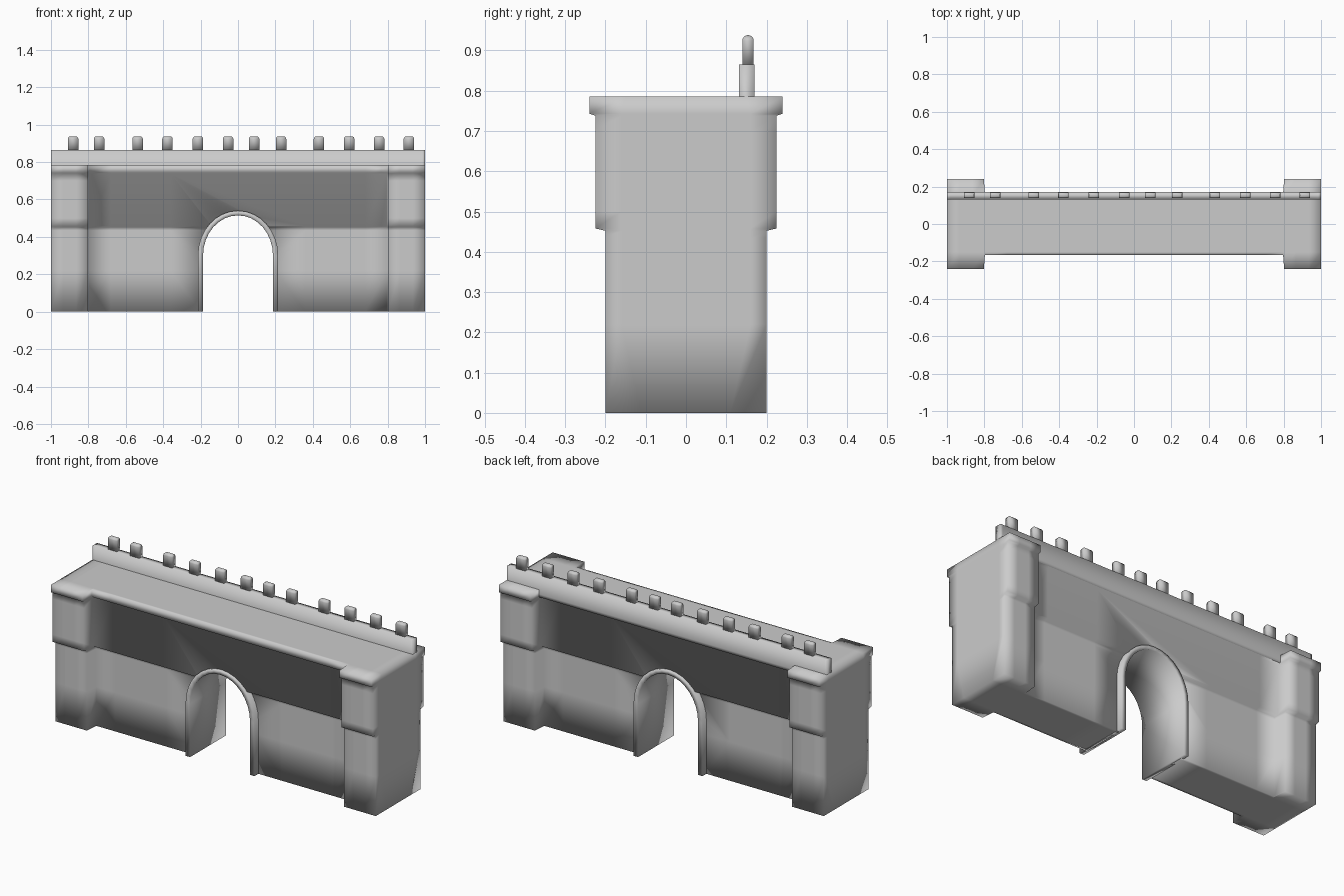
import bpy
import bmesh
from math import sin, cos, pi, radians

cube = bpy.data.objects.get("Cube")
if cube:
    bpy.data.objects.remove(cube, do_unlink=True)

GREY = (0.6, 0.6, 0.6, 1.0)
stone = bpy.data.materials.new("grey_stone")
stone.use_nodes = True
stone.diffuse_color = GREY
stone.node_tree.nodes["Principled BSDF"].inputs["Base Color"].default_value = GREY


def finish(name, bm):
    """Turn a bmesh into a softly shaded stone object."""
    bmesh.ops.recalc_face_normals(bm, faces=bm.faces)
    mesh = bpy.data.meshes.new(name)
    bm.to_mesh(mesh)
    bm.free()
    mesh.materials.append(stone)
    obj = bpy.data.objects.new(name, mesh)
    bpy.context.collection.objects.link(obj)
    bpy.ops.object.select_all(action='DESELECT')
    obj.select_set(True)
    bpy.context.view_layer.objects.active = obj
    bpy.ops.object.shade_smooth_by_angle(angle=radians(180))
    return obj


def loft(sections, caps=True):
    """Skin closed loops of points into a tube."""
    bm = bmesh.new()
    rings = [[bm.verts.new(p) for p in loop] for loop in sections]
    for a, b in zip(rings, rings[1:]):
        for i in range(len(a)):
            bm.faces.new((a[i - 1], a[i], b[i], b[i - 1]))
    if caps:
        bm.faces.new(rings[0])
        bm.faces.new(rings[-1])
    return bm, rings


def merlon(name, x):
    """Small block with its top edges rounded over."""
    lo, hi = (x - 0.028, 0.14, 0.865), (x + 0.028, 0.168, 0.938)
    bm = bmesh.new()
    bmesh.ops.create_cube(bm, size=1)
    for v in bm.verts:
        v.co = [(a + b) / 2 + c * (b - a) for a, b, c in zip(lo, hi, v.co)]
    top = [e for e in bm.edges if all(v.co.z > hi[2] - 0.001 for v in e.verts)]
    bmesh.ops.bevel(bm, geom=top, offset=0.0135, segments=4,
                    profile=0.5, affect='EDGES')
    finish(name, bm)


def arch(half, top, base, spring=0.30, steps=16):
    """Arch outline as (x, z) points from left foot to right foot."""
    curve = [(-half * cos(pi * i / steps), spring + (top - spring) * sin(pi * i / steps))
             for i in range(steps + 1)]
    return [(-half, base)] + curve + [(half, base)]


# Gatehouse body: end piers and a recessed wall, sharing one stepped profile
PROFILE = [(0.2, 0), (0.2, 0.22), (0.2, 0.435), (0.2, 0.452), (0.225, 0.458),
           (0.225, 0.5), (0.225, 0.7), (0.225, 0.738), (0.24, 0.743), (0.24, 0.785)]
WALL_MERGE = {0.5: 0.458, 0.7: 0.738}   # the wall has no upper support levels
RECESS = 0.075
DECK, FOOT, END = 0.15, 0.11, 0.16      # inner widths of deck, base and end faces
COUNT = len(PROFILE)


def body_loop(x, recess):
    merge = WALL_MERGE if recess else {}
    side = [(w - recess, merge.get(z, z)) for w, z in PROFILE]
    front = [(x, -w, z) for w, z in side]
    back = [(x, w, z) for w, z in reversed(side)]
    top = PROFILE[-1][1]
    return (front + [(x, -DECK, top), (x, DECK, top)] + back
            + [(x, FOOT, 0), (x, -FOOT, 0)])


half = [(1, 0), (0.935, 0), (0.865, 0), (0.803, 0),
        (0.797, RECESS), (0.68, RECESS), (0.36, RECESS)]
stations = [(-x, r) for x, r in half] + [(x, r) for x, r in reversed(half)]
bm, rings = loft([body_loop(x, r) for x, r in stations], caps=False)

# Pier end faces, in rows following the profile levels
for ring in (rings[0], rings[-1]):
    rows = []
    for k, (w, z) in enumerate(PROFILE):
        if k == 0:
            mid = [ring[-1], ring[-2]]
        elif k == COUNT - 1:
            mid = [ring[COUNT], ring[COUNT + 1]]
        else:
            mid = [bm.verts.new((ring[0].co.x, y, z)) for y in (-END, END)]
        rows.append([ring[k]] + mid + [ring[2 * COUNT + 1 - k]])
    for a, b in zip(rows, rows[1:]):
        for i in range(3):
            bm.faces.new((a[i], a[i + 1], b[i + 1], b[i]))
bmesh.ops.remove_doubles(bm, verts=bm.verts, dist=0.0001)
body = finish("gatehouse_body", bm)

# Gateway opening
bm, _ = loft([[(x, y, z) for x, z in arch(0.2, 0.527, -0.1)] for y in (-0.5, 0.5)])
cutter = finish("gateway_cutter", bm)
cutter.hide_render = True
cut = body.modifiers.new("gateway", 'BOOLEAN')
cut.operation = 'DIFFERENCE'
cut.solver = 'EXACT'
cut.object = cutter
bpy.context.view_layer.objects.active = body
bpy.ops.object.modifier_apply(modifier=cut.name)
bpy.data.objects.remove(cutter, do_unlink=True)

# Arch lining, standing proud of the wall on both sides
DEPTH = 0.16
pairs = zip(arch(0.187, 0.515, 0), arch(0.215, 0.54, 0))
bm, _ = loft([[(ix, -DEPTH, iz), (ox, -DEPTH, oz), (ox, DEPTH, oz), (ix, DEPTH, iz)]
              for (ix, iz), (ox, oz) in pairs])
finish("arch_lining", bm)

# Parapet along the back, running down behind the deck edge
heights = (0.743, 0.76, 0.865)
outline = [(0.131, z) for z in heights] + [(0.17, z) for z in reversed(heights)]
bm, _ = loft([[(x, y, z) for y, z in outline] for x in (-0.999, -0.985, 0.985, 0.999)])
finish("parapet", bm)

# Row of rounded merlons on the parapet
MERLONS = [-0.882, -0.743, -0.537, -0.377, -0.214, -0.053,
           0.086, 0.23, 0.433, 0.594, 0.754, 0.914]
for n, x in enumerate(MERLONS, 1):
    merlon(f"merlon_{n}", x)
